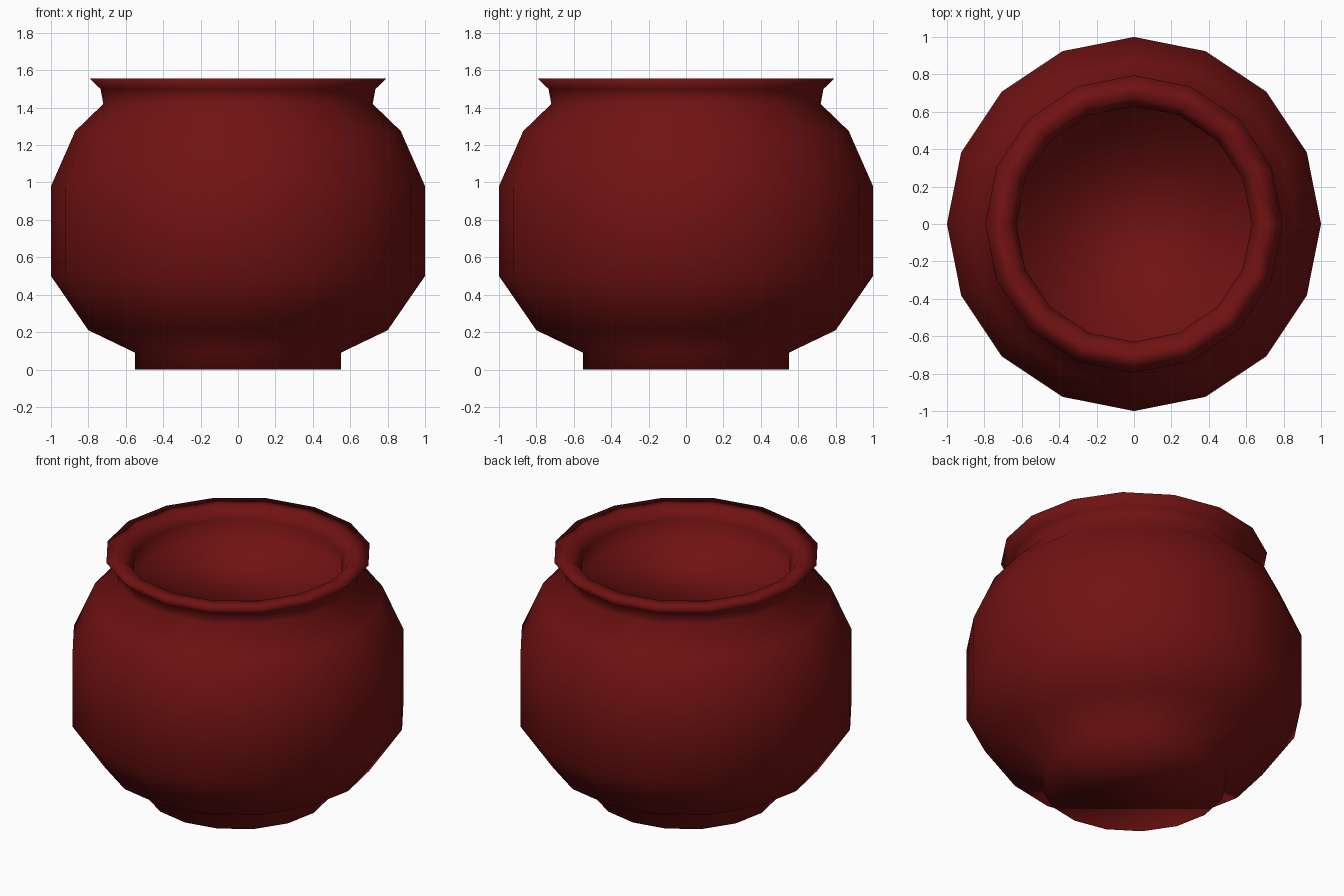
import bpy, bmesh, math

if "Cube" in bpy.data.objects:
    bpy.data.objects.remove(bpy.data.objects["Cube"])

SIDES = 16

# Half profile (radius, height): foot, belly, neck, lip, then the short inner
# neck wall down to a flat inner floor
PROFILE = [
    (0.55, 0.0), (0.55, 0.09), (0.80, 0.21), (1.0, 0.50), (1.0, 0.98),
    (0.87, 1.275), (0.72, 1.42), (0.735, 1.50), (0.795, 1.557),
    (0.68, 1.557), (0.63, 1.49), (0.645, 1.36),
]


def lathe(name, profile, color):
    bm = bmesh.new()
    rings = []
    for r, z in profile:
        rings.append([bm.verts.new((r * math.cos(2 * math.pi * i / SIDES),
                                    r * math.sin(2 * math.pi * i / SIDES), z))
                      for i in range(SIDES)])
    for a, b in zip(rings, rings[1:]):
        for i in range(SIDES):
            j = (i + 1) % SIDES
            bm.faces.new((a[i], a[j], b[j], b[i]))
    # Underside of the foot and inner floor
    bm.faces.new(rings[0][::-1])
    bm.faces.new(rings[-1])
    for f in bm.faces:
        f.smooth = True
    mesh = bpy.data.meshes.new(name)
    bm.to_mesh(mesh)
    bm.free()
    mat = bpy.data.materials.new(name + "_glaze")
    mat.diffuse_color = color
    mat.use_nodes = True
    mat.node_tree.nodes["Principled BSDF"].inputs["Base Color"].default_value = mat.diffuse_color
    mesh.materials.append(mat)
    obj = bpy.data.objects.new(name, mesh)
    bpy.context.collection.objects.link(obj)
    return obj


# Round pot
lathe("pot", PROFILE, (0.165, 0.006, 0.006, 1))
